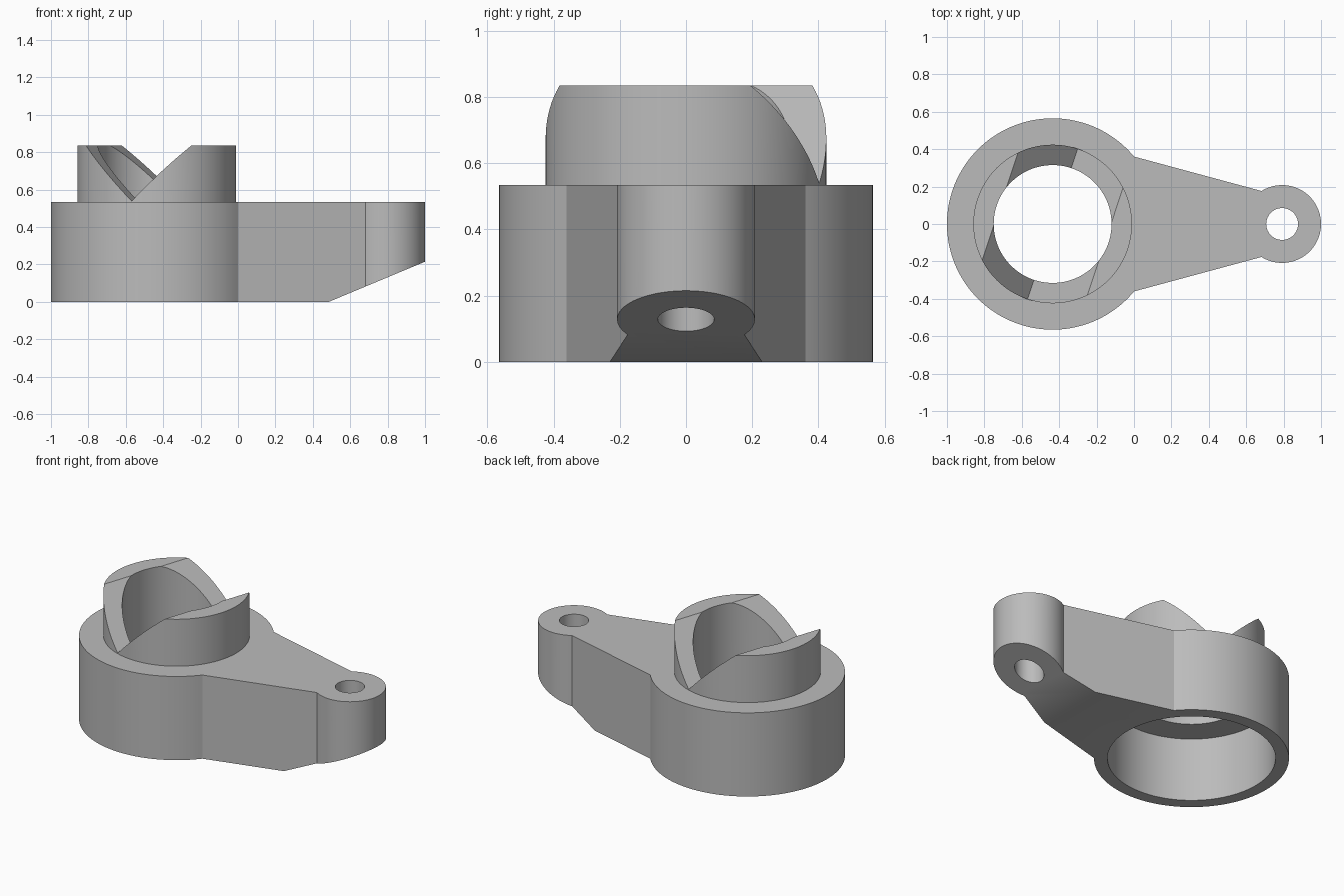
import bpy
import bmesh
import math
from mathutils import Vector

cube = bpy.data.objects.get("Cube")
if cube:
    bpy.data.objects.remove(cube, do_unlink=True)

HUB = Vector((-0.435, 0))
EYE = Vector((0.792, 0))
HUB_R, EYE_R = 0.565, 0.208
TOP, RIM = 0.535, 0.835

grey = bpy.data.materials.new("plain grey")
grey.use_nodes = True
colour = (0.5, 0.5, 0.5, 1)
grey.diffuse_color = colour
grey.node_tree.nodes["Principled BSDF"].inputs["Base Color"].default_value = colour


def arc(centre, radius, start, end, steps):
    """Points along an arc, angles in radians."""
    angles = [start + (end - start) * i / steps for i in range(steps + 1)]
    return [centre + radius * Vector((math.cos(a), math.sin(a))) for a in angles]


def circle(centre, radius):
    return arc(centre, radius, 0, 2 * math.pi, 128)[:-1]


def prism(name, base, sweep):
    """Extrude a closed 3D outline along a vector."""
    bm = bmesh.new()
    face = bm.faces.new([bm.verts.new(p) for p in base])
    new = bmesh.ops.extrude_face_region(bm, geom=[face])["geom"]
    bmesh.ops.translate(bm, vec=sweep,
                        verts=[v for v in new if isinstance(v, bmesh.types.BMVert)])
    bmesh.ops.recalc_face_normals(bm, faces=bm.faces)
    mesh = bpy.data.meshes.new(name)
    bm.to_mesh(mesh)
    bm.free()
    mesh.materials.append(grey)
    obj = bpy.data.objects.new(name, mesh)
    bpy.context.collection.objects.link(obj)
    return obj


def upright(name, outline, low, high):
    return prism(name, [(p.x, p.y, low) for p in outline], (0, 0, high - low))


def activate(obj):
    bpy.ops.object.select_all(action='DESELECT')
    obj.select_set(True)
    bpy.context.view_layer.objects.active = obj


def cut(obj, cutter):
    """Subtract a cutter, then discard it."""
    cutter.hide_render = True
    activate(obj)
    mod = obj.modifiers.new("cut", 'BOOLEAN')
    mod.operation = 'DIFFERENCE'
    mod.solver = 'EXACT'
    mod.object = cutter
    bpy.ops.object.modifier_apply(modifier=mod.name)
    bpy.data.objects.remove(cutter, do_unlink=True)


# Body: hub, tapering arm and rounded eye as one outline
hub_angle = math.acos(-HUB.x / HUB_R)
eye_angle = math.radians(122)
outline = arc(HUB, HUB_R, hub_angle, 2 * math.pi - hub_angle, 112)
outline += arc(EYE, EYE_R, -eye_angle, eye_angle, 80)
body = upright("body", outline, 0, TOP)

# Hub bore with wide recess underneath, and the pin hole
cut(body, upright("bore", circle(HUB, 0.315), -0.1, 1))
cut(body, upright("recess", circle(HUB, 0.487), -0.1, 0.41))
cut(body, upright("pin_hole", circle(EYE, 0.085), -0.1, 1))

# Sloped underside of the arm tip
slope = 0.215 / 0.515
cut(body, prism("underside_slope",
                [(0.485 - 0.2, -1, -0.2 * slope), (1.2, -1, 0.715 * slope), (1.2, -1, -0.5)],
                (0, 2, 0)))

# Collar with a V groove running diagonally across it
collar = upright("collar", circle(HUB, 0.424), TOP, RIM)
cut(collar, upright("bore", circle(HUB, 0.315), 0, 1))
along = Vector((0.316, 0.949, 0))
across = Vector((0.949, -0.316, 0))
valley = Vector((HUB.x, 0, TOP + 0.004)) - along
rise = Vector((0, 0, 0.5))
cut(collar, prism("groove", [valley, valley + across * 0.5 + rise,
                             valley - across * 0.5 + rise], along * 2))

for part in (body, collar):
    activate(part)
    bpy.ops.object.shade_smooth_by_angle(angle=math.radians(25))
